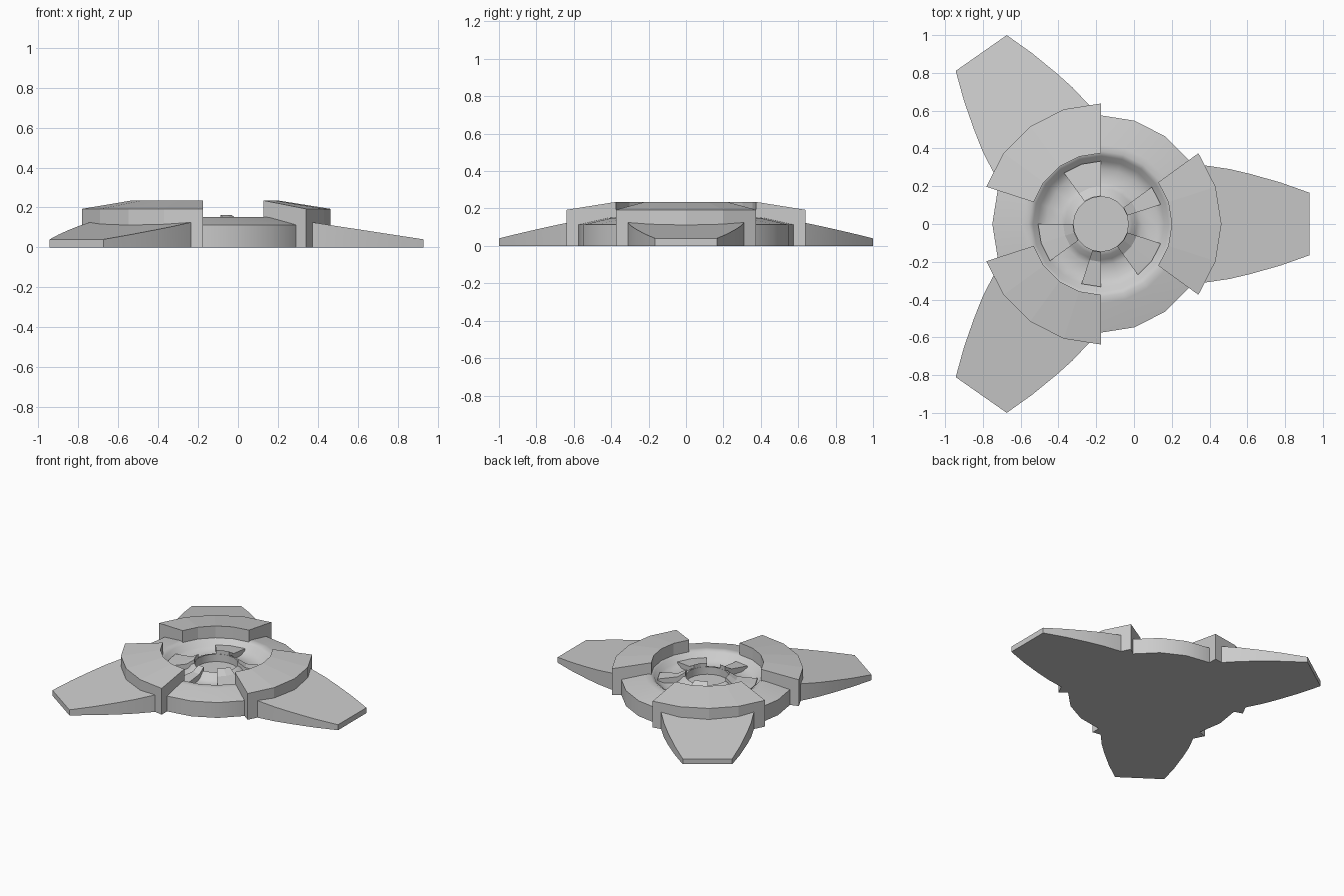
import bpy, bmesh
from math import radians, cos, sin
from mathutils import Matrix, Vector

if "Cube" in bpy.data.objects:
    bpy.data.objects.remove(bpy.data.objects["Cube"])

CX = -0.175          # hub axis sits left of the origin
SEG = 20             # ring segments, 18 degrees each


def finish(name, bm, smooth=None):
    bmesh.ops.recalc_face_normals(bm, faces=bm.faces[:])
    me = bpy.data.meshes.new(name)
    bm.to_mesh(me)
    bm.free()
    ob = bpy.data.objects.new(name, me)
    bpy.context.collection.objects.link(ob)
    ob.location.x = CX
    if smooth:
        bpy.ops.object.select_all(action='DESELECT')
        ob.select_set(True)
        bpy.context.view_layer.objects.active = ob
        bpy.ops.object.shade_smooth_by_angle(angle=radians(smooth))
    return ob


def lathe(name, profile, smooth):
    # revolve (radius, z) points, capping both ends
    bm = bmesh.new()
    rings = [[bm.verts.new((r * cos(radians(18 * i)), r * sin(radians(18 * i)), z))
              for i in range(SEG)] for r, z in profile]
    for a, b in zip(rings, rings[1:]):
        for i in range(SEG):
            j = (i + 1) % SEG
            bm.faces.new((a[i], a[j], b[j], b[i]))
    bm.faces.new(rings[0])
    bm.faces.new(rings[-1])
    return finish(name, bm, smooth)


def sector(name, a0, a1, section):
    # sweep a closed (radius, z) section between two angles in 18 degree steps
    bm = bmesh.new()
    rows = []
    for i in range(round((a1 - a0) / 18) + 1):
        t = radians(a0 + 18 * i)
        rows.append([bm.verts.new((r * cos(t), r * sin(t), z)) for r, z in section])
    n = len(section)
    for a, b in zip(rows, rows[1:]):
        for k in range(n):
            m = (k + 1) % n
            bm.faces.new((a[k], a[m], b[m], b[k]))
    bm.faces.new(rows[0])
    bm.faces.new(rows[-1])
    return finish(name, bm)


def arm(name, angle):
    # tapering blade with sloped top and vertical sides: (radius, half width)
    outline = [(0.50, 0.315), (0.55, 0.31), (0.68, 0.291), (0.79, 0.265),
               (0.95, 0.22), (1.105, 0.165)]
    pts = [(x, -w) for x, w in outline] + [(x, w) for x, w in reversed(outline)]
    rot = Matrix.Rotation(radians(angle), 4, 'Z')
    bm = bmesh.new()

    def top(x):
        return 0.125 - (x - 0.55) * 0.085 / 0.555

    lo = [bm.verts.new(rot @ Vector((x, y, 0))) for x, y in pts]
    hi = [bm.verts.new(rot @ Vector((x, y, top(x)))) for x, y in pts]
    bm.faces.new(lo)
    bm.faces.new(hi)
    for i in range(len(pts)):
        j = (i + 1) % len(pts)
        bm.faces.new((lo[i], lo[j], hi[j], hi[i]))
    return finish(name, bm, 20)


# dished base with a raised hub and central socket
lathe("base_dish", [(0.575, 0), (0.575, 0.113), (0.42, 0.148), (0.385, 0.153),
                    (0.36, 0.14), (0.335, 0.105), (0.29, 0.085), (0.22, 0.085),
                    (0.19, 0.10), (0.165, 0.13), (0.145, 0.135), (0.145, 0.08)], 40)

# three raised guard blocks on the ring, each with an arm
for i, (a0, arm_angle) in enumerate([(-36, 0), (90, 125), (198, 235)]):
    sector(f"guard_block_{i + 1}", a0, a0 + 72,
           [(0.375, 0), (0.638, 0), (0.638, 0.193), (0.375, 0.235)])
    arm(f"arm_{i + 1}", arm_angle)

# irregular tabs around the hub
for i, (a0, a1) in enumerate([(18, 36), (90, 126), (180, 216), (252, 270), (306, 342)]):
    sector(f"hub_tab_{i + 1}", a0, a1,
           [(0.148, 0.06), (0.333, 0.06), (0.333, 0.115), (0.20, 0.13), (0.148, 0.163)])
